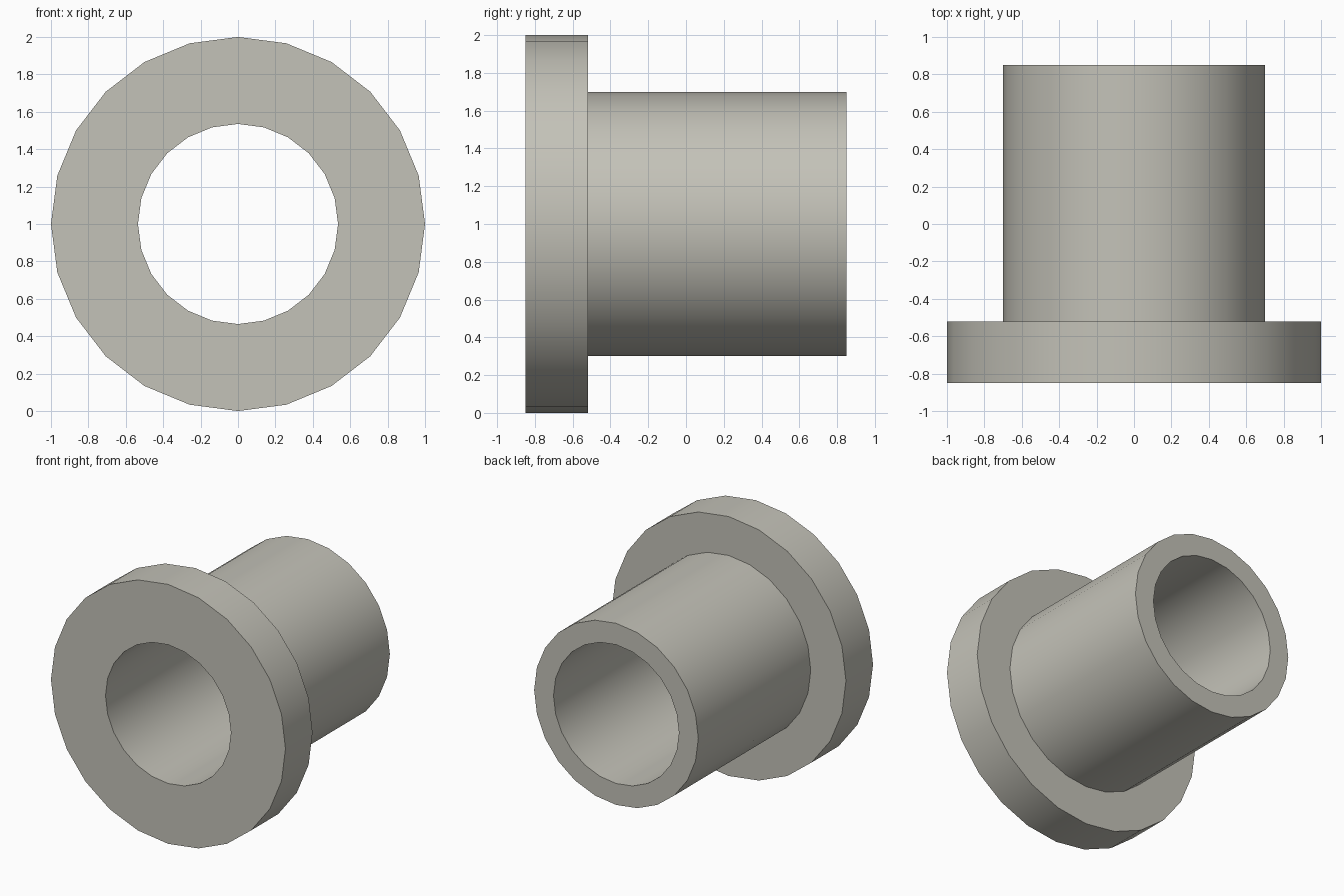
import bpy
import bmesh
import math

cube = bpy.data.objects.get("Cube")
if cube:
    bpy.data.objects.remove(cube, do_unlink=True)

SEGMENTS = 24
CENTRE_Z = 1.0

# Warm grey metal
grey = bpy.data.materials.new("warm_grey")
grey.use_nodes = True
colour = (0.55, 0.54, 0.48, 1.0)
grey.diffuse_color = colour
grey.node_tree.nodes["Principled BSDF"].inputs["Base Color"].default_value = colour

# Closed half-section of the bushing: (radius, y)
section = [
    (0.535, -0.85),  # bore, front
    (1.00, -0.85),   # flange rim, front
    (1.00, -0.52),   # flange rim, back
    (0.70, -0.52),   # shoulder
    (0.70, 0.85),    # sleeve end
    (0.535, 0.85),   # bore, back
]

# Revolve the section around the y axis
bm = bmesh.new()
rings = []
for i in range(SEGMENTS):
    a = 2 * math.pi * i / SEGMENTS
    rings.append([bm.verts.new((r * math.sin(a), y, CENTRE_Z + r * math.cos(a)))
                  for r, y in section])
for i in range(SEGMENTS):
    here, there = rings[i], rings[(i + 1) % SEGMENTS]
    for j in range(len(section)):
        k = (j + 1) % len(section)
        bm.faces.new((here[j], here[k], there[k], there[j]))
bmesh.ops.recalc_face_normals(bm, faces=bm.faces)

mesh = bpy.data.meshes.new("flanged_bushing")
bm.to_mesh(mesh)
bm.free()
mesh.materials.append(grey)
bushing = bpy.data.objects.new("flanged_bushing", mesh)
bpy.context.collection.objects.link(bushing)

# Smooth round walls, sharp rims
bpy.ops.object.select_all(action="DESELECT")
bushing.select_set(True)
bpy.context.view_layer.objects.active = bushing
bpy.ops.object.shade_smooth_by_angle(angle=math.radians(30))
